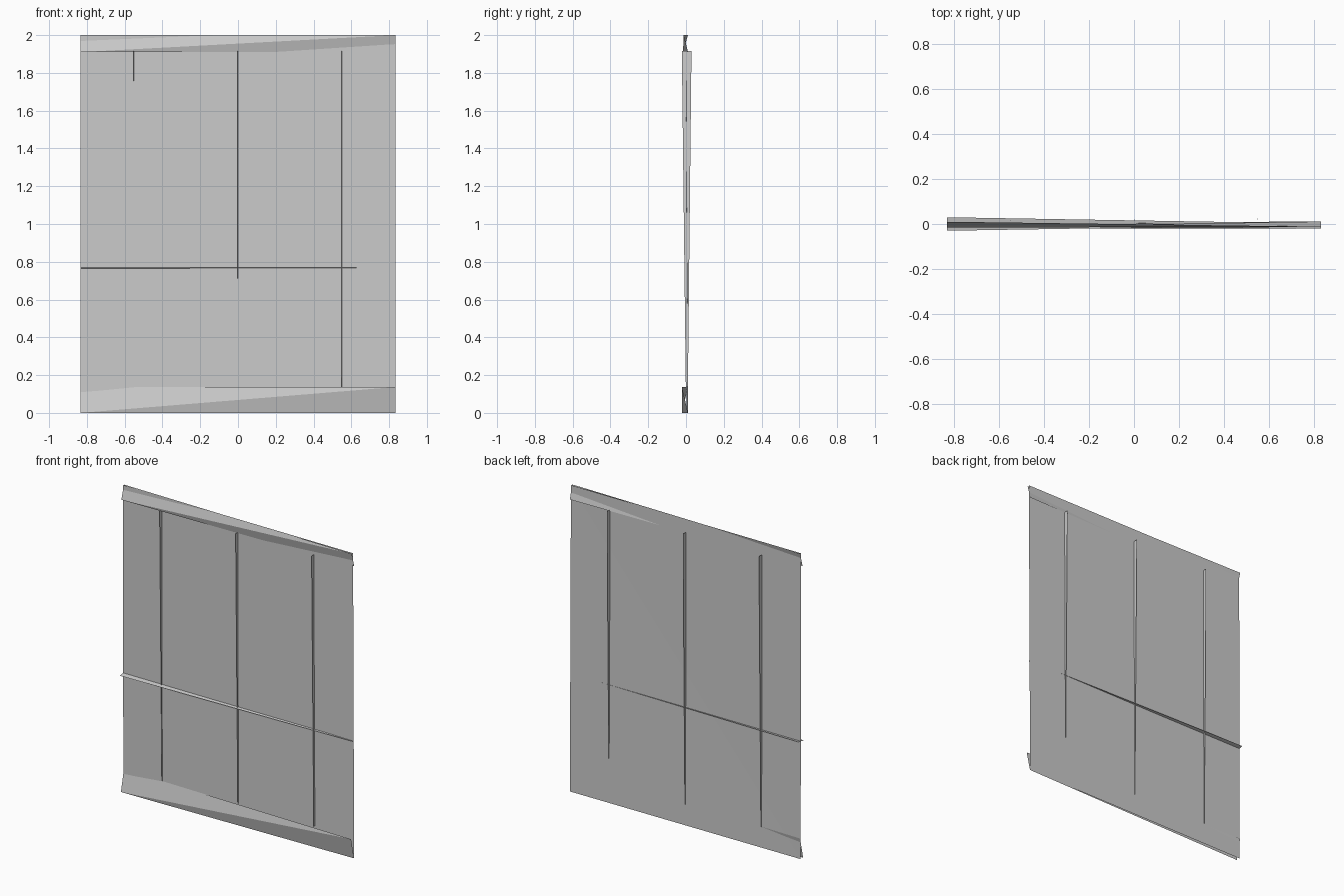
import bpy

if "Cube" in bpy.data.objects:
    bpy.data.objects.remove(bpy.data.objects["Cube"])

W = 0.833  # half width of the panel


def sheet(name, bl, br, tr, tl):
    """Thin flat-shaded sheet split along its bl-tr diagonal."""
    me = bpy.data.meshes.new(name)
    me.from_pydata([bl, br, tr, tl], [], [(0, 1, 2), (0, 2, 3)])
    ob = bpy.data.objects.new(name, me)
    bpy.context.collection.objects.link(ob)
    return ob


def upright(name, y, z0, z1):
    """Full-width sheet; y gives depth at bl, br, tr, tl."""
    return sheet(name, (-W, y[0], z0), (W, y[1], z0), (W, y[2], z1), (-W, y[3], z1))


# Main board
upright("main_panel", (0.004, 0.011, 0.0, 0.001), 0, 2)

# Twisted rails across the top and bottom
upright("top_rail", (-0.016, 0.011, -0.012, 0.010), 1.91, 2)
upright("bottom_rail", (-0.021, 0.010, -0.021, 0.010), 0, 0.137)

# Vertical fins, poking through both faces and tapering downwards
for name, x in (("left_fin", -0.55), ("middle_fin", 0), ("right_fin", 0.55)):
    sheet(name, (x - 0.001, -0.001, 0.137), (x + 0.001, 0.010, 0.137),
          (x + 0.002, 0.029, 1.915), (x - 0.002, -0.022, 1.915))

# Horizontal ledge, tapering to the right
sheet("cross_ledge", (-W, -0.03, 0.764), (W, -0.003, 0.769),
      (W, 0.002, 0.77), (-W, 0.03, 0.776))
